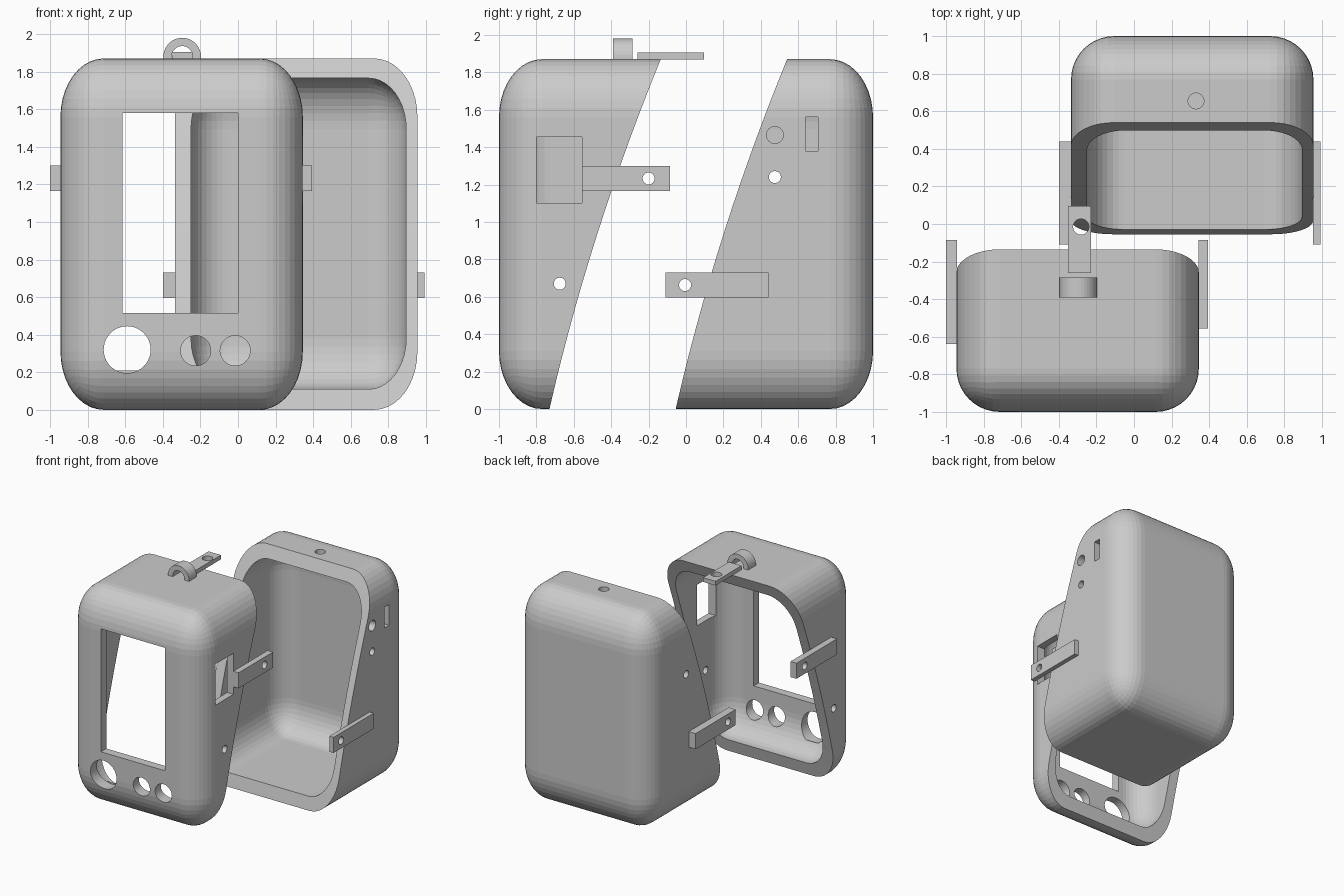
import bpy, bmesh, math
from mathutils import Matrix, Vector

if "Cube" in bpy.data.objects:
    bpy.data.objects.remove(bpy.data.objects["Cube"])

DEPTH, SHIFT = 1.325, Vector((0.61, 0.675, 0))   # closed case depth, offset of the rear half
BOX_MIN, BOX_MAX = Vector((-0.945, -1, 0)), Vector((0.345, 0.325, 1.87))
IN_MIN, IN_MAX = Vector((-0.86, -0.926, 0.11)), Vector((0.285, 0.25, 1.765))


def make(name, bm):
    bmesh.ops.recalc_face_normals(bm, faces=bm.faces)
    me = bpy.data.meshes.new(name)
    bm.to_mesh(me)
    bm.free()
    ob = bpy.data.objects.new(name, me)
    bpy.context.collection.objects.link(ob)
    return ob


def box(name, lo, hi, radius=0.0, stretch=1.0):
    lo, hi = Vector(lo), Vector(hi)
    size = hi - lo
    bm = bmesh.new()
    bmesh.ops.create_cube(bm, size=1)
    bmesh.ops.scale(bm, vec=(size.x, size.y, size.z / stretch), verts=bm.verts)
    if radius:
        bmesh.ops.bevel(bm, geom=bm.edges[:], offset=radius, segments=10,
                        profile=0.5, affect='EDGES')
        bmesh.ops.scale(bm, vec=(1, 1, stretch), verts=bm.verts)
    bmesh.ops.translate(bm, vec=(lo + hi) / 2, verts=bm.verts)
    return make(name, bm)


def rod(a, b, radius):
    a, b = Vector(a), Vector(b)
    d = b - a
    bm = bmesh.new()
    mat = Matrix.Translation((a + b) / 2) @ d.to_track_quat('Z', 'Y').to_matrix().to_4x4()
    bmesh.ops.create_cone(bm, cap_ends=True, segments=40, radius1=radius,
                          radius2=radius, depth=d.length, matrix=mat)
    return make("cutter", bm)


def prism(name, points, vec):
    bm = bmesh.new()
    f = bm.faces.new([bm.verts.new(p) for p in points])
    r = bmesh.ops.extrude_face_region(bm, geom=[f])
    bmesh.ops.translate(bm, vec=vec,
                        verts=[v for v in r['geom'] if isinstance(v, bmesh.types.BMVert)])
    return make(name, bm)


def cut(ob, *cutters, op='DIFFERENCE'):
    for c in cutters:
        c.hide_render = True
        m = ob.modifiers.new("cut", 'BOOLEAN')
        m.object, m.operation, m.solver = c, op, 'EXACT'
        bpy.context.view_layer.objects.active = ob
        bpy.ops.object.modifier_apply(modifier=m.name)
        bpy.data.objects.remove(c)


def split_y(z):
    t = z / 1.87
    return -0.73 + 0.595 * t - 0.168 * t * (1 - t)


def half_space(op_name):
    # everything in front of the curved parting line
    pts = [(-2, split_y(z), z) for z in [-0.1 + 2.1 * i / 16 for i in range(17)]]
    return prism(op_name, pts + [(-2, -2, 2.0), (-2, -2, -0.1)], (4, 0, 0))


def shell(name, op):
    ob = box(name, BOX_MIN, BOX_MAX, 0.23, 1.35)
    cut(ob, box("cavity", IN_MIN, IN_MAX, 0.2, 1.35))
    cut(ob, half_space("splitter"), op=op)
    return ob


# front half with screen window, button holes and side openings
front = shell("front_shell", 'INTERSECT')
cut(front, box("cutter", (-0.615, -1.1, 0.515), (0, -0.7, 1.58)))
for x, z, r in ((-0.59, 0.32, 0.125), (-0.225, 0.315, 0.08), (-0.015, 0.315, 0.08)):
    cut(front, rod((x, -1.1, z), (x, -0.88, z), r))
cut(front, box("cutter", (0.2, -0.80, 1.10), (0.5, -0.555, 1.455)),
    rod((-1.2, -0.675, 0.67), (0.6, -0.675, 0.67), 0.032))

# rear half with port holes
rear = shell("rear_shell", 'DIFFERENCE')
rear.data.transform(Matrix.Translation(SHIFT))
cut(rear, rod((-0.6, 0.475, 1.24), (1.2, 0.475, 1.24), 0.032),
    rod((0.8, 0.475, 1.465), (1.2, 0.475, 1.465), 0.045),
    box("cutter", (0.8, 0.64, 1.38), (1.2, 0.705, 1.56)),
    rod((0.33, 0.655, 1.6), (0.33, 0.655, 2.1), 0.042))

# side latch arms: name, x range, y range, z range, hole y
arms = (("front_latch_right", 0.343, 0.395, -0.555, -0.085, 1.165, 1.30, -0.20),
        ("front_latch_left", -1.0, -0.943, -0.64, -0.085, 1.165, 1.30, -0.20),
        ("rear_latch_right", 0.953, 0.993, -0.11, 0.44, 0.595, 0.73, -0.005),
        ("rear_latch_left", -0.40, -0.333, -0.11, 0.44, 0.595, 0.73, -0.005))
for name, x0, x1, y0, y1, z0, z1, hy in arms:
    arm = box(name, (x0, y0, z0), (x1, y1, z1))
    zc = (z0 + z1) / 2
    cut(arm, rod((x0 - 0.1, hy, zc), (x1 + 0.1, hy, zc), 0.032))

# top latch tab
tab = box("top_latch", (-0.35, -0.26, 1.868), (-0.23, 0.095, 1.905))
cut(tab, rod((-0.282, -0.015, 1.8), (-0.282, -0.015, 2.0), 0.042))

# hanging loop: half ring on the top
arc = [math.pi * i / 20 for i in range(21)]
ring = [(-0.297 + 0.1 * math.cos(a), -0.39, 1.88 + 0.1 * math.sin(a)) for a in arc]
inner = [(-0.297 + 0.056 * math.cos(a), -0.39, 1.88 + 0.056 * math.sin(a)) for a in reversed(arc)]
ring = [(-0.197, -0.39, 1.866)] + ring + [(-0.397, -0.39, 1.866), (-0.353, -0.39, 1.866)]
prism("hanging_loop", ring + inner + [(-0.241, -0.39, 1.866)], (0, 0.105, 0))
